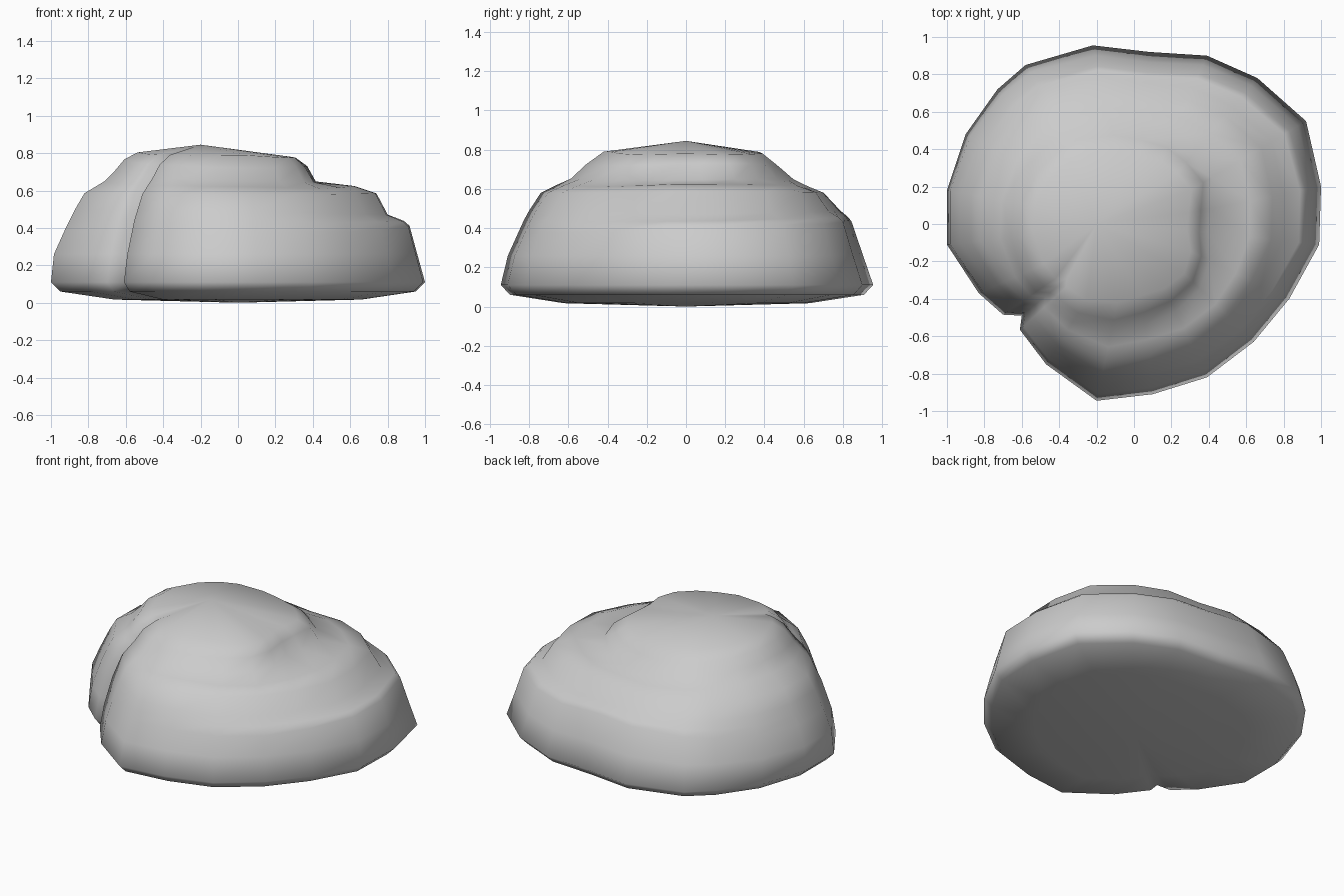
import bpy, bmesh, math

# Widest outline of the boulder seen from above, with the front-left notch
RIM = [(1, .2), (.92, .55), (.66, .78), (.39, .90), (.08, .92), (-.22, .955),
       (-.58, .85), (-.73, .72), (-.9, .48), (-1, .18), (-1, -.11), (-.83, -.37),
       (-.70, -.485), (-.60, -.49), (-.61, -.565), (-.47, -.75), (-.2, -.945),
       (.1, -.91), (.39, -.82), (.64, -.63), (.83, -.4), (.99, -.11)]

# Shared foot: (fraction of rim radius, height)
FOOT = [(.66, .017), (.95, .06), (1, .11)]

# Terraced side profiles by compass angle: (fraction of rim radius, height)
SIDES = {
    0: [(.96, .26), (.92, .41), (.89, .435), (.80, .47), (.74, .585),
        (.62, .625), (.39, .645), (.345, .73), (.28, .78)],
    45: [(.95, .26), (.90, .42), (.87, .45), (.80, .48), (.74, .585),
         (.62, .62), (.47, .65), (.42, .73), (.35, .775)],
    90: [(.94, .27), (.88, .44), (.86, .46), (.82, .49), (.73, .58),
         (.65, .61), (.57, .645), (.49, .71), (.40, .78)],
    180: [(.985, .26), (.93, .38), (.90, .44), (.87, .50), (.82, .585),
          (.71, .65), (.65, .71), (.60, .77), (.53, .805)],
    218: [(.97, .26), (.93, .38), (.91, .44), (.88, .50), (.84, .58),
          (.79, .63), (.75, .67), (.69, .74), (.60, .79)],
    270: [(.96, .26), (.90, .38), (.87, .44), (.84, .49), (.775, .58),
          (.68, .62), (.60, .65), (.52, .72), (.42, .79)],
    315: [(.96, .26), (.92, .38), (.89, .43), (.83, .475), (.77, .58),
          (.68, .61), (.55, .645), (.49, .72), (.42, .775)],
}


def profile(angle):
    """Blend the two nearest side profiles."""
    keys = sorted(SIDES) + [360]
    i = max(k for k in range(len(keys) - 1) if keys[k] <= angle)
    t = (angle - keys[i]) / (keys[i + 1] - keys[i])
    t = t * t * (3 - 2 * t)
    a, b = SIDES[keys[i]], SIDES[keys[i + 1] % 360]
    return FOOT + [(p[0] + (q[0] - p[0]) * t, p[1] + (q[1] - p[1]) * t)
                   for p, q in zip(a, b)]


# Loft the columns of points around the boulder
bm = bmesh.new()
columns = []
for x, y in RIM:
    angle = math.degrees(math.atan2(y, x)) % 360
    columns.append([bm.verts.new((x * f, y * f, z)) for f, z in profile(angle)])

base = bm.verts.new((0, 0, 0))
peak = bm.verts.new((-.2, 0, .845))
for a, b in zip(columns, columns[1:] + columns[:1]):
    for k in range(len(a) - 1):
        bm.faces.new((a[k], b[k], b[k + 1], a[k + 1]))
    bm.faces.new((a[-1], b[-1], peak))
    bm.faces.new((b[0], a[0], base))

bmesh.ops.recalc_face_normals(bm, faces=bm.faces)
for face in bm.faces:
    face.smooth = True
mesh = bpy.data.meshes.new("boulder")
bm.to_mesh(mesh)
bm.free()
boulder = bpy.data.objects.new("boulder", mesh)
bpy.context.collection.objects.link(boulder)
